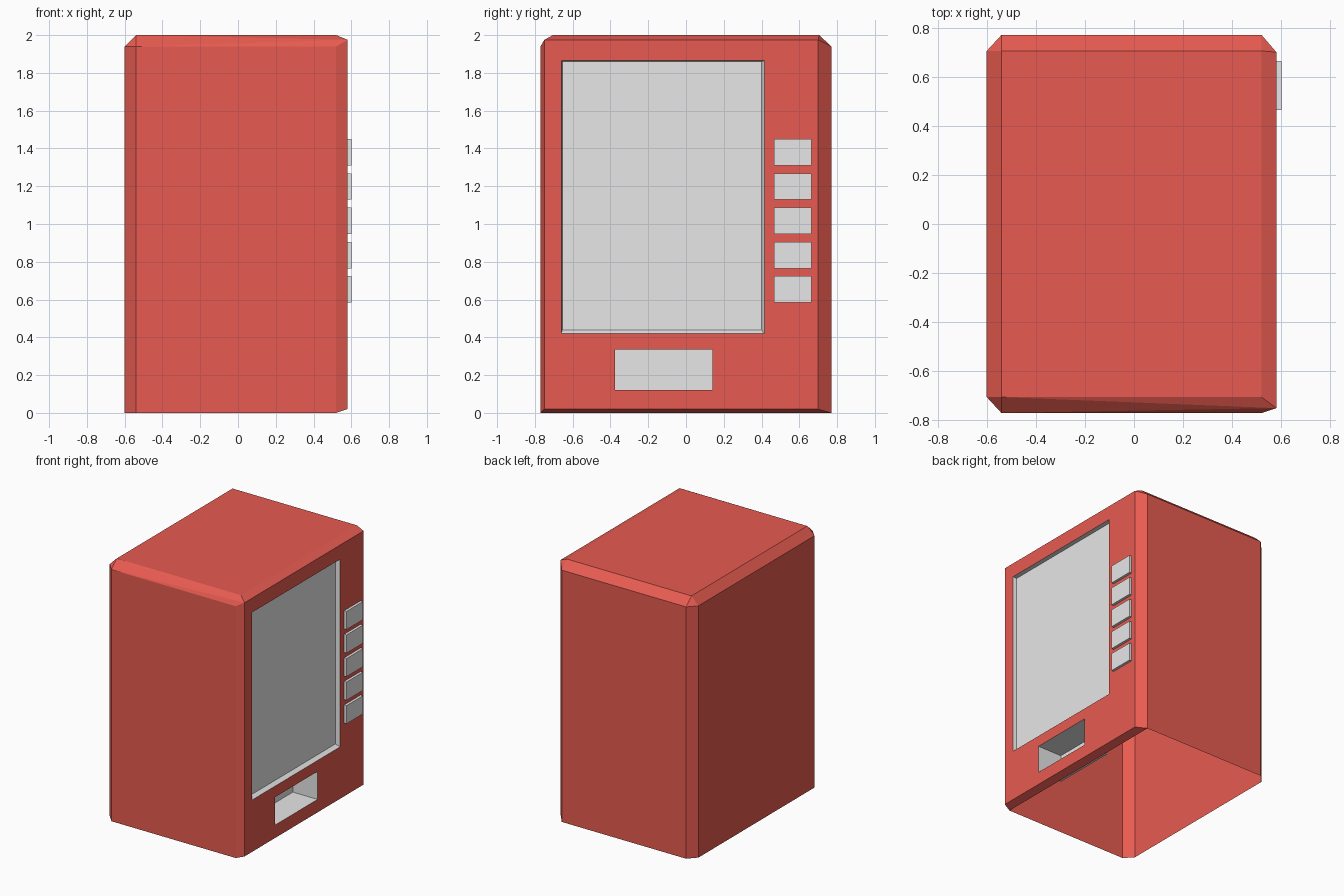
import bpy
import bmesh
from mathutils import Vector

default_cube = bpy.data.objects.get("Cube")
if default_cube:
    bpy.data.objects.remove(default_cube, do_unlink=True)


def material(name, color):
    mat = bpy.data.materials.new(name)
    mat.use_nodes = True
    mat.diffuse_color = color
    mat.node_tree.nodes["Principled BSDF"].inputs["Base Color"].default_value = color
    return mat


RED = material("red paint", (0.8, 0.105, 0.082, 1))
GREY = material("light grey", (0.8, 0.8, 0.8, 1))

FACE_X = 0.58
WINDOW = (-0.66, 0.415, 0.42, 1.865)   # y0, y1, z0, z1
BIN = (-0.375, 0.14, 0.12, 0.335)


def finish(name, bm, mat):
    mesh = bpy.data.meshes.new(name)
    bm.to_mesh(mesh)
    bm.free()
    mesh.materials.append(mat)
    obj = bpy.data.objects.new(name, mesh)
    bpy.context.collection.objects.link(obj)
    return obj


def box(x0, x1, y0, y1, z0, z1):
    bm = bmesh.new()
    bmesh.ops.create_cube(bm, size=1)
    for v in bm.verts:
        v.co = Vector((x1 if v.co.x > 0 else x0,
                       y1 if v.co.y > 0 else y0,
                       z1 if v.co.z > 0 else z0))
    return bm


def pocket(name, rect, depth, back_rect):
    """Recess open towards +x, narrowing to back_rect."""
    bm = box(FACE_X - depth, FACE_X, *rect)
    y0, y1, z0, z1 = rect
    for v in bm.verts:
        if v.co.x < FACE_X - depth / 2:
            v.co.y = back_rect[1] if v.co.y == max(v.co.y, (y0 + y1) / 2) else back_rect[0]
            v.co.z = back_rect[3] if v.co.z == max(v.co.z, (z0 + z1) / 2) else back_rect[2]
    bm.normal_update()
    bmesh.ops.delete(bm, geom=[f for f in bm.faces if f.normal.x > 0.9], context='FACES')
    bmesh.ops.reverse_faces(bm, faces=bm.faces[:])
    return finish(name, bm, GREY)


# Cabinet: chamfered shell, open underneath
bm = bmesh.new()
for side in (-1, 1):
    for x in (-0.54, 0.52):
        bm.verts.new((x, side * 0.705, 2))
        for z in (0, 1.94):
            bm.verts.new((x, side * 0.77, z))
    for z in (0, 1.94):
        bm.verts.new((-0.6, side * 0.705, z))
    for z in (0.02, 1.975):
        bm.verts.new((FACE_X, 0.70 if side > 0 else -0.75, z))
bmesh.ops.convex_hull(bm, input=bm.verts[:])
bmesh.ops.recalc_face_normals(bm, faces=bm.faces[:])
bmesh.ops.dissolve_limit(bm, angle_limit=0.01, verts=bm.verts[:], edges=bm.edges[:])
bm.normal_update()
bmesh.ops.delete(bm, geom=[f for f in bm.faces if f.normal.z < -0.99], context='FACES')

# Cut the window and bin openings in the service face
for rect in (WINDOW, BIN):
    for i, value in enumerate(rect):
        axis = Vector((0, 1, 0)) if i < 2 else Vector((0, 0, 1))
        faces = [f for f in bm.faces if f.normal.x > 0.99]
        edges = {e for f in faces for e in f.edges}
        verts = {v for f in faces for v in f.verts}
        bmesh.ops.bisect_plane(bm, geom=faces + list(edges) + list(verts),
                               plane_co=axis * value, plane_no=axis)
        bm.normal_update()


def inside(face, rect):
    c = face.calc_center_bounds()
    return (face.normal.x > 0.99 and rect[0] < c.y < rect[1]
            and rect[2] < c.z < rect[3])


holes = [f for f in bm.faces if inside(f, WINDOW) or inside(f, BIN)]
bmesh.ops.delete(bm, geom=holes, context='FACES')
finish("cabinet", bm, RED)

# Recessed display window and dispensing bin
pocket("display_window", WINDOW, 0.03, (-0.655, 0.40, 0.44, 1.86))
pocket("dispensing_bin", BIN, 0.21, BIN)

# Column of selection buttons
for i in range(5):
    z = 1.38 - i * 0.1815
    finish(f"button_{i + 1}",
           box(FACE_X - 0.005, 0.6, 0.465, 0.665, z - 0.07, z + 0.07), GREY)
